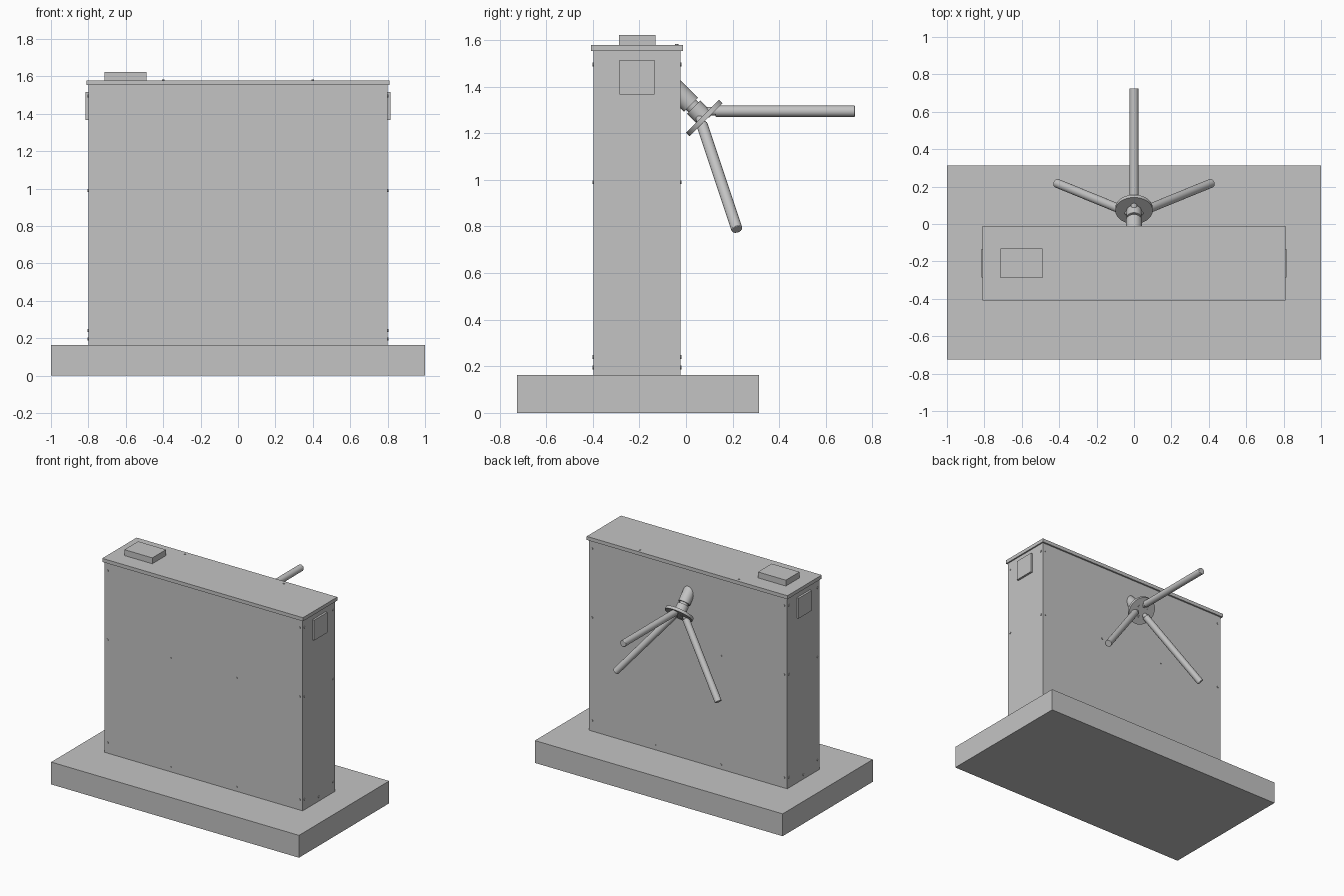
import bpy
import math
from mathutils import Vector, Matrix

if "Cube" in bpy.data.objects:
    bpy.data.objects.remove(bpy.data.objects["Cube"], do_unlink=True)

grey = bpy.data.materials.new("painted_grey")
grey.use_nodes = True
GREY = (0.55, 0.55, 0.55, 1)
grey.diffuse_color = GREY
grey.node_tree.nodes["Principled BSDF"].inputs["Base Color"].default_value = GREY


def finish(name):
    ob = bpy.context.object
    ob.name = name
    ob.data.materials.append(grey)
    return ob


def box(name, low, high):
    low, high = Vector(low), Vector(high)
    bpy.ops.mesh.primitive_cube_add(size=1, location=(low + high) / 2)
    ob = finish(name)
    ob.data.transform(Matrix.Diagonal((high - low).to_4d()))
    return ob


def rod(name, start, end, radius, sides=32, bevel=0):
    start, end = Vector(start), Vector(end)
    axis = end - start
    bpy.ops.mesh.primitive_cylinder_add(
        vertices=sides, radius=radius, depth=axis.length,
        location=(start + end) / 2,
        rotation=axis.to_track_quat("Z", "Y").to_euler())
    ob = finish(name)
    if bevel:
        mod = ob.modifiers.new("rounded_rim", "BEVEL")
        mod.width = bevel
        mod.segments = 2
        mod.limit_method = "ANGLE"
    bpy.ops.object.shade_smooth_by_angle(angle=math.radians(35))
    return ob


def screw(name, point, normal):
    point, normal = Vector(point), Vector(normal)
    rod(name, point - normal * 0.003, point + normal * 0.004, 0.008, 10)


# Floor plinth, cabinet and lid
FRONT, BACK, SIDE = -0.397, -0.024, 0.8
MID = (FRONT + BACK) / 2
box("plinth", (-1, -0.725, 0), (1, 0.314, 0.163))
box("cabinet", (-SIDE, FRONT, 0.163), (SIDE, BACK, 1.555))
box("lid", (-0.81, -0.408, 1.553), (0.81, -0.012, 1.579))
box("card_reader", (-0.715, -0.288, 1.579), (-0.49, -0.13, 1.622))

# Side indicator plates
for side, label in ((1, "left"), (-1, "right")):
    xs = sorted((side * 0.797, side * 0.815))
    box(label + "_indicator", (xs[0], -0.285, 1.367), (xs[1], -0.135, 1.515))

# Screw heads on the cabinet panels and lid
for y, n, label in ((FRONT, -1, "front"), (BACK, 1, "back")):
    spots = [(s * 0.775, z) for s in (-1, 1) for z in (0.24, 0.99, 1.495)]
    spots += [(s * 0.265, z) for s in (-1, 1) for z in (0.195, 0.99)]
    for x, z in spots:
        screw(label + "_screw", (x, y, z), (0, n, 0))
for s in (-1, 1):
    for offset in (-0.165, 0.165):
        for z in (0.24, 0.99, 1.495):
            screw("side_screw", (s * SIDE, MID + offset, z), (s, 0, 0))
    screw("side_screw", (s * SIDE, MID, 0.195), (s, 0, 0))
    screw("lid_screw", (s * 0.4, -0.04, 1.579), (0, 0, 1))

# Tilted rotor: socket, shaft, hub and disc on one axis
axis = Vector((0, 1, -1)).normalized()
origin = Vector((0, 0.022, 1.322))


def along(t):
    return origin + axis * t


rod("socket", along(-0.15), along(0), 0.042)
rod("shaft", along(-0.01), along(0.02), 0.03)
rod("hub", along(0.015), along(0.08), 0.04)
rod("rotor_disc", along(0.07), along(0.09), 0.1, 48)

# Three arms spread evenly about the rotor axis
centre = along(0.09)
for i, label in enumerate(("upper", "lower_left", "lower_right")):
    spin = Matrix.Rotation(math.radians(120 * i), 3, axis)
    start = centre + spin @ Vector((0, 0.04, 0.036))
    way = spin @ Vector((0, 1, 0))
    rod(label + "_arm_pin", start - way * 0.045, start + way * 0.02, 0.018, 20)
    rod(label + "_arm", start, start + way * 0.6, 0.024, 32, 0.003)
    radial = spin @ Vector((0, -1, -1)).normalized()
    screw("disc_screw", centre + radial * 0.045, axis)
